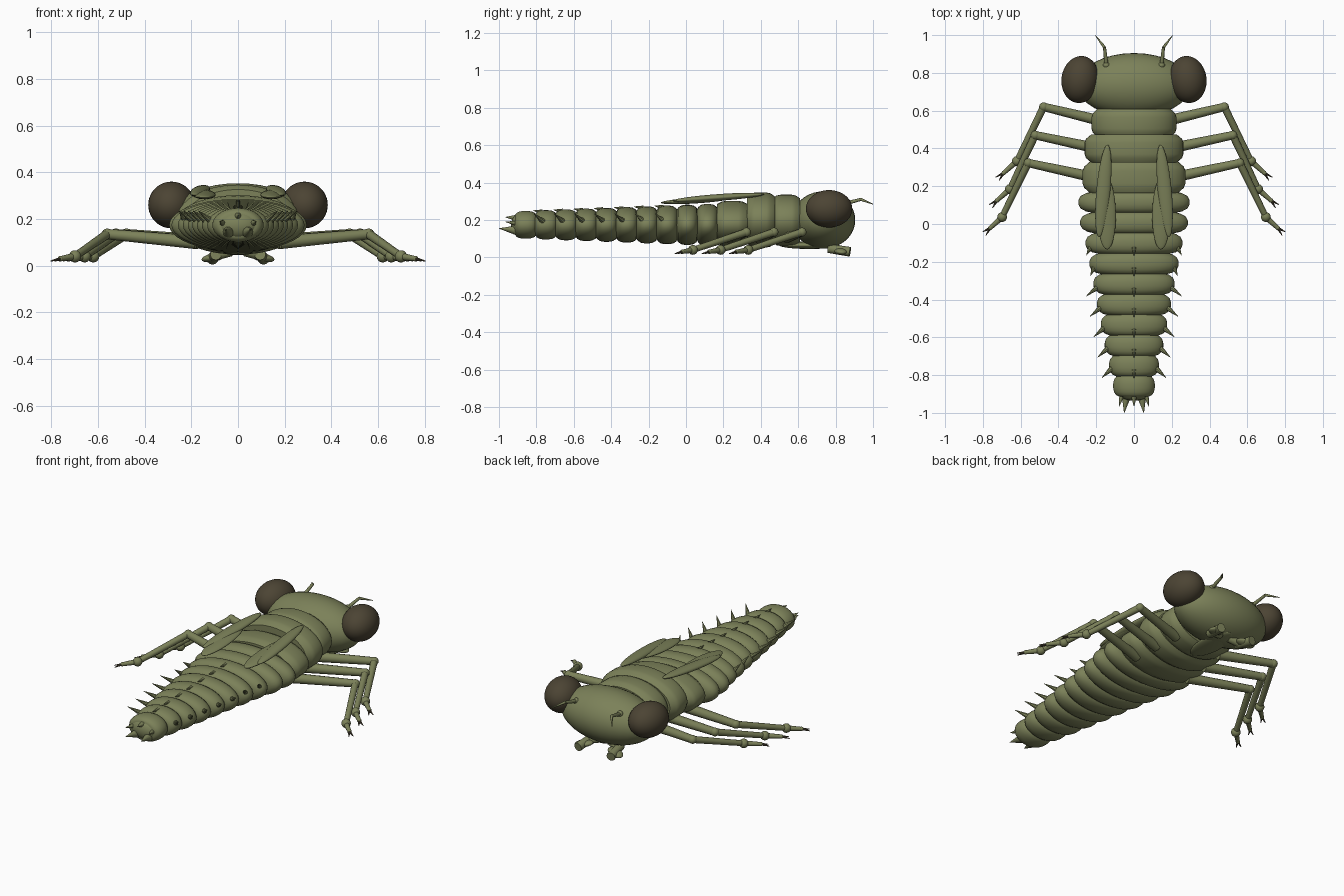
import bpy, bmesh, math
from mathutils import Vector, Matrix

if "Cube" in bpy.data.objects:
    bpy.data.objects.remove(bpy.data.objects["Cube"])


def material(name, rgb):
    m = bpy.data.materials.new(name)
    m.diffuse_color = (*rgb, 1)
    m.use_nodes = True
    m.node_tree.nodes["Principled BSDF"].inputs["Base Color"].default_value = m.diffuse_color
    return m


OLIVE = material("olive_green", (0.2, 0.22, 0.1))
BROWN = material("dark_brown", (0.072, 0.058, 0.034))


def finish(name, bm, mat, angle=40):
    bmesh.ops.recalc_face_normals(bm, faces=bm.faces)
    me = bpy.data.meshes.new(name)
    bm.to_mesh(me)
    bm.free()
    me.materials.append(mat)
    ob = bpy.data.objects.new(name, me)
    bpy.context.collection.objects.link(ob)
    bpy.ops.object.select_all(action='DESELECT')
    ob.select_set(True)
    bpy.context.view_layer.objects.active = ob
    bpy.ops.object.shade_smooth_by_angle(angle=math.radians(angle))
    return ob


def ellipsoid(bm, centre, radii, rot=Matrix()):
    mat = Matrix.Translation(centre) @ rot @ Matrix.Diagonal((*radii, 1))
    bmesh.ops.create_uvsphere(bm, u_segments=32, v_segments=20, radius=1, matrix=mat)


def rod(bm, a, b, r1, r2, segs=12):
    a, b = Vector(a), Vector(b)
    d = b - a
    mat = Matrix.Translation((a + b) / 2) @ d.to_track_quat('Z', 'Y').to_matrix().to_4x4()
    bmesh.ops.create_cone(bm, cap_ends=True, segments=segs, radius1=r1, radius2=r2,
                          depth=d.length, matrix=mat)


def pad(bm, a, b, width, thick):
    # flattened ellipsoid stretched between two points
    a, b = Vector(a), Vector(b)
    d = b - a
    y = d.normalized()
    x = y.cross(Vector((0, 0, 1))).normalized()
    rot = Matrix((x, y, x.cross(y))).transposed().to_4x4()
    ellipsoid(bm, (a + b) / 2, (width, d.length / 2, thick), rot)


def loft(bm, rings, segs=40):
    # rings: (y, half width, half height, centre z)
    loops = []
    for y, w, h, z in rings:
        loops.append([bm.verts.new((w * math.cos(2 * math.pi * i / segs), y,
                                    z + h * math.sin(2 * math.pi * i / segs)))
                      for i in range(segs)])
    for p, q in zip(loops, loops[1:]):
        for i in range(segs):
            j = (i + 1) % segs
            bm.faces.new((p[i], p[j], q[j], q[i]))
    bm.faces.new(loops[0])
    bm.faces.new(loops[-1])


def mirrored(v, s):
    return Vector((v[0] * s, v[1], v[2]))


# Head
bm = bmesh.new()
ellipsoid(bm, (0, 0.735, 0.2), (0.3, 0.17, 0.153))
finish("head", bm, OLIVE)

# Thorax rings: front y, back y, half width, half height, centre z
THORAX = (("pronotum", 0.61, 0.46, 0.225, 0.137, 0.198),
          ("middle_thorax", 0.475, 0.325, 0.262, 0.147, 0.2),
          ("rear_thorax", 0.33, 0.165, 0.272, 0.122, 0.18))
for name, y1, y0, w, h, z in THORAX:
    bm = bmesh.new()
    L = y1 - y0
    loft(bm, [(y0 + t * L, w * s, h * s, z) for t, s in
              ((0, 0.86), (0.16, 0.97), (0.3, 1), (0.7, 1), (0.84, 0.97), (1, 0.86))])
    finish(name, bm, OLIVE)

# Abdomen segments with side and back spines
WIDTHS = (0.295, 0.285, 0.257, 0.236, 0.215, 0.196, 0.176, 0.155, 0.132, 0.11)
PROFILE = ((-0.53, 0.72), (-0.45, 0.86), (-0.3, 0.96), (-0.1, 1),
           (0.1, 1), (0.3, 0.96), (0.45, 0.86), (0.53, 0.72))
spines = bmesh.new()
for i, w in enumerate(WIDTHS):
    yc, h = 0.115 - 0.108 * i, 0.112 - 0.0042 * i
    bm = bmesh.new()
    loft(bm, [(yc + t * 0.108, w * s, h * s, 0.174) for t, s in PROFILE])
    finish(f"abdomen_segment_{i + 1}", bm, OLIVE)
    if 2 <= i <= 8:
        out = 0.038 if i > 3 else -0.005
        for s in (-1, 1):
            rod(spines, mirrored((w * 0.88, yc - 0.015, 0.192), s),
                mirrored((w + out, yc - 0.065, 0.235), s), 0.016, 0.001, 8)
        rod(spines, (0, yc - 0.02, 0.164 + h), (0, yc - 0.068, 0.172 + h), 0.014, 0.001, 8)
finish("abdomen_spines", spines, OLIVE)

# Tail end and pointed appendages
bm = bmesh.new()
ellipsoid(bm, (0, -0.89, 0.174), (0.085, 0.045, 0.058))
rod(bm, (0, -0.89, 0.21), (0, -0.965, 0.215), 0.022, 0.001)
for s in (-1, 1):
    rod(bm, mirrored((0.04, -0.91, 0.145), s), mirrored((0.052, -1.0, 0.155), s), 0.025, 0.001)
    rod(bm, mirrored((0.06, -0.89, 0.18), s), mirrored((0.078, -0.965, 0.19), s), 0.018, 0.001)
finish("tail_spikes", bm, OLIVE)

# Lower mouth plate
bm = bmesh.new()
ellipsoid(bm, (0, 0.66, 0.065), (0.07, 0.16, 0.02))
finish("mouth_plate", bm, OLIVE)

# Leg joints: hip, knee, ankle, foot
LEGS = (("front", (0.15, 0.54, 0.105), (0.478, 0.62, 0.135), (0.62, 0.333, 0.04), (0.69, 0.27, 0.03)),
        ("middle", (0.17, 0.395, 0.1), (0.523, 0.47, 0.135), (0.657, 0.185, 0.04), (0.725, 0.125, 0.03)),
        ("rear", (0.18, 0.24, 0.1), (0.56, 0.323, 0.135), (0.698, 0.037, 0.04), (0.76, -0.02, 0.03)))

for s, side in ((-1, "left"), (1, "right")):
    # Eyes
    bm = bmesh.new()
    ellipsoid(bm, (0.285 * s, 0.765, 0.26), (0.099, 0.125, 0.1),
              Matrix.Rotation(math.radians(8 * s), 4, 'Z'))
    finish(f"{side}_eye", bm, BROWN)

    # Antennae
    bm = bmesh.new()
    a, b, c = [mirrored(p, s) for p in
               ((0.146, 0.84, 0.285), (0.156, 0.935, 0.31), (0.204, 0.998, 0.285))]
    ellipsoid(bm, a, (0.018,) * 3)
    rod(bm, a, b, 0.011, 0.008)
    rod(bm, b, c, 0.008, 0.002)
    finish(f"{side}_antenna", bm, OLIVE)

    # Mouth lobes
    bm = bmesh.new()
    rod(bm, mirrored((0.03, 0.77, 0.06), s), mirrored((0.1, 0.79, 0.045), s), 0.02, 0.024)
    rod(bm, mirrored((0.095, 0.76, 0.048), s), mirrored((0.11, 0.877, 0.03), s), 0.024, 0.026)
    pad(bm, mirrored((0.055, 0.81, 0.045), s), mirrored((0.155, 0.84, 0.025), s), 0.035, 0.018)
    finish(f"{side}_mouth_lobe", bm, OLIVE)

    # Wing pads
    bm = bmesh.new()
    pad(bm, mirrored((0.14, 0.42, 0.338), s), mirrored((0.185, -0.07, 0.303), s), 0.037, 0.018)
    finish(f"{side}_front_wing_pad", bm, OLIVE)
    bm = bmesh.new()
    pad(bm, mirrored((0.15, 0.25, 0.318), s), mirrored((0.142, -0.135, 0.292), s), 0.05, 0.016)
    finish(f"{side}_rear_wing_pad", bm, OLIVE)

    # Legs and claws
    for name, *joints in LEGS:
        hip, knee, ankle, foot = [mirrored(p, s) for p in joints]
        bm = bmesh.new()
        rod(bm, hip, knee, 0.029, 0.022)
        ellipsoid(bm, knee, (0.024,) * 3)
        rod(bm, knee, ankle, 0.02, 0.016)
        ellipsoid(bm, ankle, (0.026,) * 3)
        rod(bm, ankle, foot, 0.016, 0.011)
        ellipsoid(bm, foot, (0.012,) * 3)
        finish(f"{side}_{name}_leg", bm, OLIVE)
        bm = bmesh.new()
        for dx, dy in ((0.042, -0.022), (0.024, -0.04)):
            rod(bm, foot, foot + Vector((dx * s, dy, -0.01)), 0.008, 0.002, 8)
        finish(f"{side}_{name}_claws", bm, BROWN)
